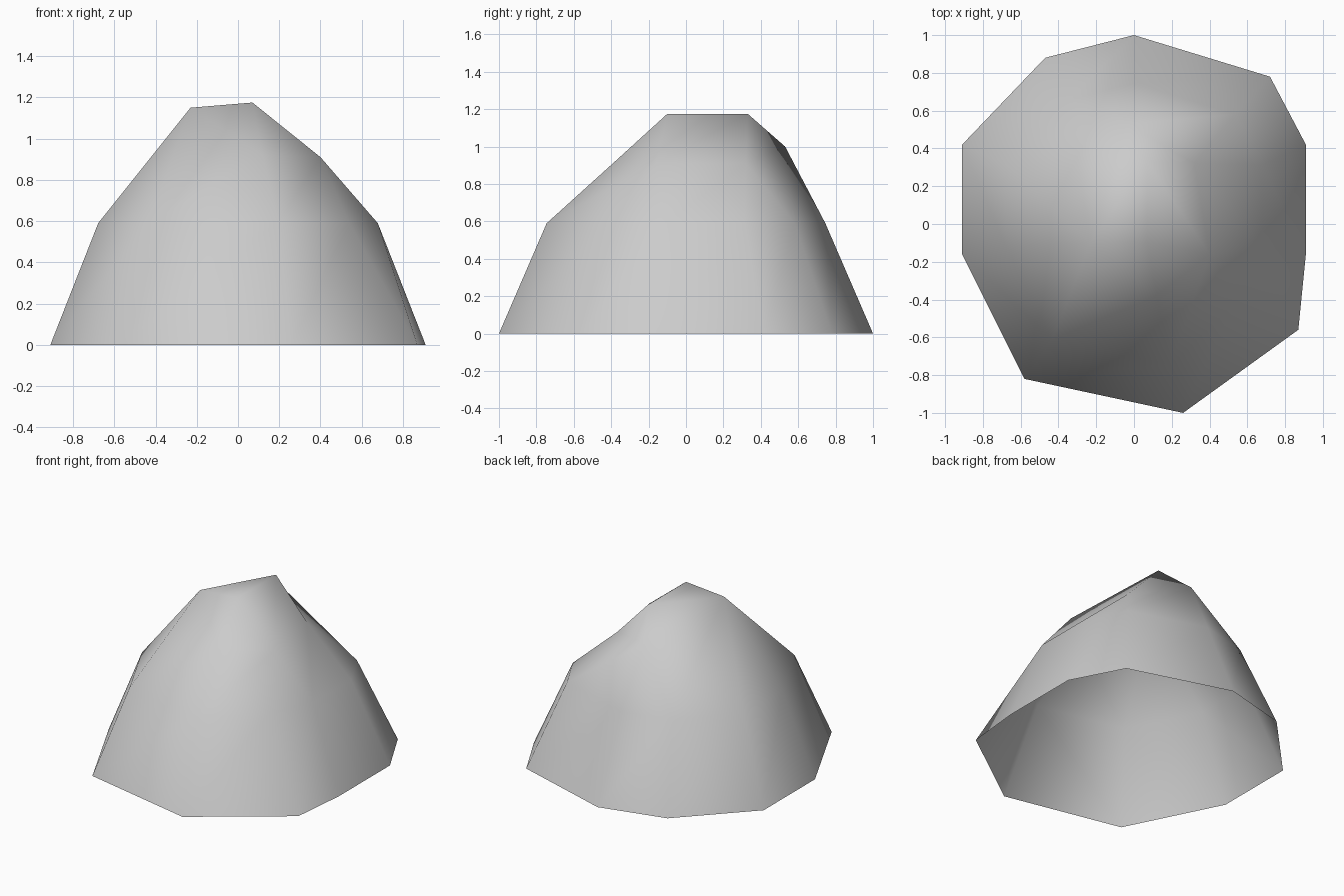
import bpy
import bmesh

cube = bpy.data.objects.get("Cube")
if cube:
    bpy.data.objects.remove(cube, do_unlink=True)

# Grey stone material
stone = bpy.data.materials.new("light grey stone")
stone.use_nodes = True
grey = (0.6, 0.6, 0.6, 1)
stone.diffuse_color = grey
stone.node_tree.nodes["Principled BSDF"].inputs["Base Color"].default_value = grey

# Ground outline, counter-clockwise from the right-hand side
outline = [(.91, -.16), (.91, .42), (.72, .78), (0, 1), (-.47, .88),
           (-.91, .42), (-.91, -.16), (-.58, -.82), (.26, -1), (.87, -.56)]
shoulder_height = 0.59
shoulder_scale = 0.745

# Named points of the crown
crown = {
    "east": (.4, -.16, .91),
    "northeast": (.32, .32, .91),
    "north": (-.04, .53, 1),
    "west": (-.23, -.1, 1.15),
    "south": (.12, -.38, .92),
    "back_peak": (.07, .33, 1.175),
    "front_peak": (.07, -.1, 1.175),
}

bm = bmesh.new()
base = [bm.verts.new((x, y, 0)) for x, y in outline]
shoulder = [bm.verts.new((x * shoulder_scale, y * shoulder_scale, shoulder_height))
            for x, y in outline]
shoulder[-1].co.x = 0.54   # chipped front corner
top = {name: bm.verts.new(point) for name, point in crown.items()}

# Sloping skirt, open underneath
count = len(outline)
for i in range(count):
    j = (i + 1) % count
    bm.faces.new((base[i], base[j], shoulder[j], shoulder[i]))

# Upper slope: each shoulder edge rises to the crown point facing it
facing = ["east", "northeast", "northeast", "north", "north",
          "west", "west", "west", "south", "south"]
facing[-1] = "east"
for i in range(count):
    j = (i + 1) % count
    a, b = top[facing[i]], top[facing[j]]
    bm.faces.new((shoulder[i], shoulder[j], b))
    if a is not b:
        bm.faces.new((shoulder[i], b, a))

# Crown: facets around the ridge between the two peaks
facets = ["east northeast back_peak", "east back_peak front_peak",
          "northeast north back_peak", "north west back_peak",
          "west front_peak back_peak", "west south front_peak",
          "south east front_peak"]
for facet in facets:
    bm.faces.new([top[name] for name in facet.split()])

bmesh.ops.recalc_face_normals(bm, faces=bm.faces)
if sum(f.normal.z for f in bm.faces) < 0:
    bmesh.ops.reverse_faces(bm, faces=bm.faces)
for face in bm.faces:
    face.smooth = True

mesh = bpy.data.meshes.new("boulder")
bm.to_mesh(mesh)
bm.free()
mesh.materials.append(stone)
boulder = bpy.data.objects.new("boulder", mesh)
bpy.context.collection.objects.link(boulder)
